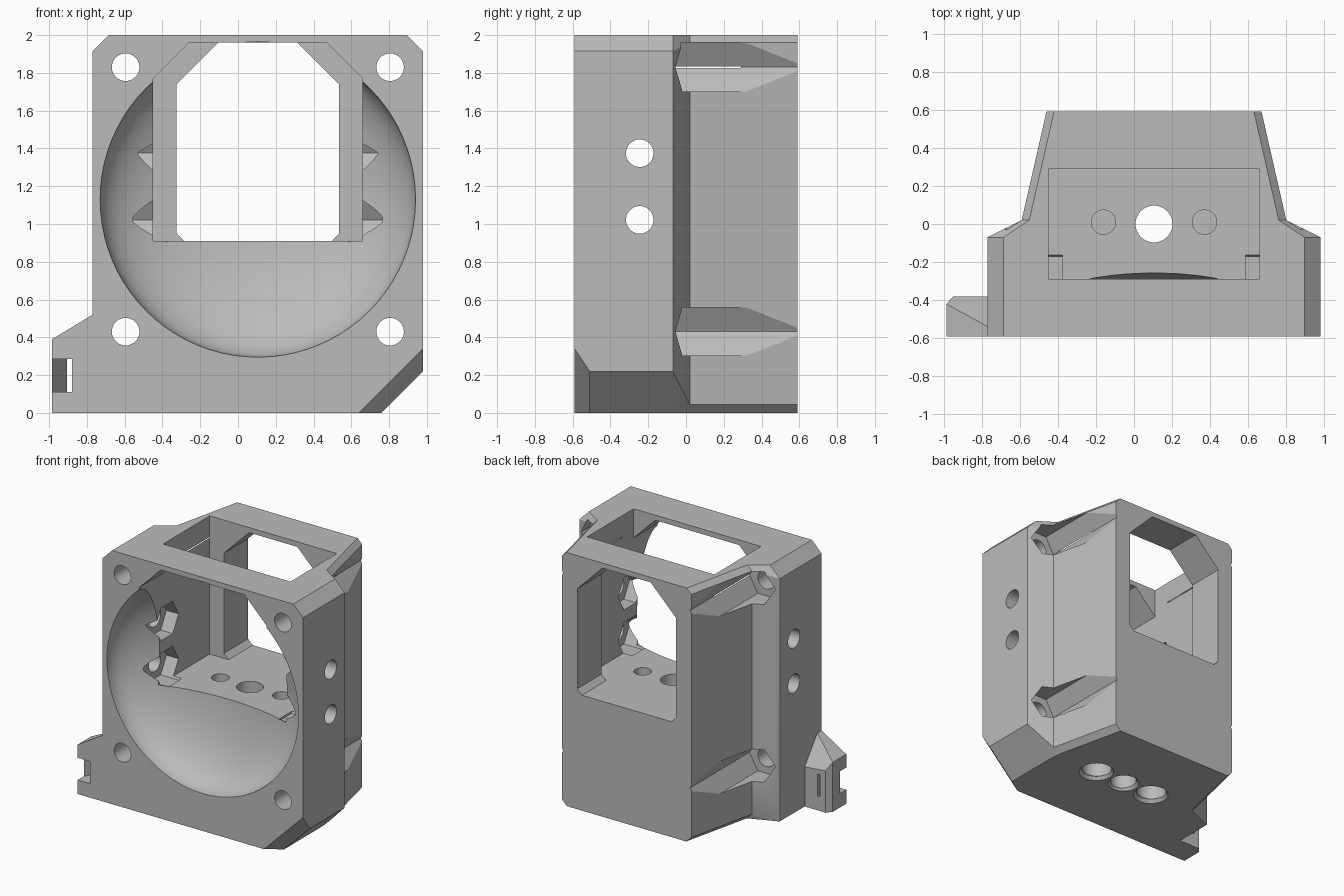
import bpy
import bmesh
from math import pi, radians
from mathutils import Matrix

if "Cube" in bpy.data.objects:
    bpy.data.objects.remove(bpy.data.objects["Cube"], do_unlink=True)

CX = 0.105  # mirror axis of the housing

grey = bpy.data.materials.new("light_grey")
grey.use_nodes = True
grey.diffuse_color = (0.5, 0.5, 0.5, 1)
grey.node_tree.nodes["Principled BSDF"].inputs["Base Color"].default_value = (0.5, 0.5, 0.5, 1)


def make(name, bm):
    bmesh.ops.recalc_face_normals(bm, faces=bm.faces)
    mesh = bpy.data.meshes.new(name)
    bm.to_mesh(mesh)
    bm.free()
    mesh.materials.append(grey)
    ob = bpy.data.objects.new(name, mesh)
    bpy.context.collection.objects.link(ob)
    return ob


def loft(name, rings):
    bm = bmesh.new()
    loops = [[bm.verts.new(p) for p in ring] for ring in rings]
    for a, b in zip(loops, loops[1:]):
        for i in range(len(a)):
            j = (i + 1) % len(a)
            bm.faces.new((a[i], a[j], b[j], b[i]))
    bm.faces.new(loops[0])
    bm.faces.new(loops[-1])
    return make(name, bm)


def rod(name, axis, centre, r1, length, sides=40, r2=None, turn=0):
    """Cylinder, cone or prism centred on a point, along x, y or z."""
    bm = bmesh.new()
    turns = {"x": Matrix.Rotation(pi / 2, 4, "Y"), "y": Matrix.Rotation(pi / 2, 4, "X"),
             "z": Matrix.Identity(4)}
    bmesh.ops.create_cone(bm, cap_ends=True, segments=sides, radius1=r1,
                          radius2=r1 if r2 is None else r2, depth=length,
                          matrix=Matrix.Translation(centre) @ turns[axis] @ Matrix.Rotation(turn, 4, "Z"))
    return make(name, bm)


def section(y, half, top, low_left, low_right):
    """Chamfered rectangular cross-section of the housing at depth y."""
    l, r = CX - half, CX + half
    return [(x, y, z) for x, z in (
        (l + low_left, 0), (r - low_right, 0), (r, low_right), (r, 2 - top),
        (r - top, 2), (l + top, 2), (l, 2 - top), (l, low_left))]


def window(name, y0, y1, half, top, low):
    """Opening through y with chamfered corners."""
    l, r, b, t = CX - half, CX + half, 0.91, 1.96
    pts = [(l + low, b), (r - low, b), (r, b + low), (r, t - top),
           (r - top, t), (l + top, t), (l, t - top), (l, b + low)]
    return loft(name, [[(x, y, z) for x, z in pts] for y in (y0, y1)])


def combine(target, other, operation="DIFFERENCE"):
    mod = target.modifiers.new(other.name, "BOOLEAN")
    mod.operation = operation
    mod.solver = "EXACT"
    mod.object = other
    bpy.context.view_layer.objects.active = target
    bpy.ops.object.modifier_apply(modifier=mod.name)
    bpy.data.objects.remove(other, do_unlink=True)


# Tapered outer shell
housing = loft("fan_housing", [
    section(-0.59, 0.875, 0.085, 0.002, 0.34),
    section(-0.51, 0.875, 0.085, 0.002, 0.22),
    section(-0.07, 0.875, 0.085, 0.002, 0.22),
    section(0.02, 0.695, 0.04, 0.045, 0.045),
    section(0.59, 0.565, 0.04, 0.045, 0.045)])

# Cable tie tab at the lower front corner
bm = bmesh.new()
for x, y, z in ((-0.985, -0.59, 0.39), (-0.985, -0.42, 0.39), (-0.95, -0.38, 0.33),
                (-0.74, -0.38, 0.31), (-0.74, -0.555, 0.538), (-0.74, -0.59, 0.538)):
    bm.verts.new((x, y, z))
    bm.verts.new((x, y, 0))
bmesh.ops.convex_hull(bm, input=bm.verts)
combine(housing, make("tie_tab", bm), "UNION")
slot = [(-0.88, -0.7), (-0.88, -0.3), (-0.905, -0.3), (-0.905, -0.38), (-0.985, -0.51),
        (-1.05, -0.61), (-1.05, -0.7)]
combine(housing, loft("tie_slot", [[(x, y, z) for x, y in slot] for z in (0.11, 0.285)]))

# Smooth air bowl in the front
bm = bmesh.new()
bmesh.ops.create_uvsphere(bm, u_segments=80, v_segments=40, radius=1,
                          matrix=Matrix.Translation((CX, -0.59, 1.13))
                          @ Matrix.Diagonal((0.835, 0.345, 0.835, 1)) @ Matrix.Rotation(pi / 2, 4, "X"))
combine(housing, make("air_bowl", bm))

# Inner chamber open at the top, front opening and back window
l, r = CX - 0.555, CX + 0.555
chamber = [(l, -0.29), (r, -0.29), (r, 0.29), (l, 0.29)]
combine(housing, loft("chamber", [[(x, y, z) for x, y in chamber] for z in (0.91, 2.2)]))
combine(housing, window("front_opening", -0.8, -0.2, 0.555, 0.19, 0))
combine(housing, window("back_window", 0.2, 0.8, 0.43, 0.22, 0.04))

# Fan screw holes with hexagonal nut channels behind
for x in (CX - 0.7, CX + 0.7):
    for z in (0.43, 1.83):
        combine(housing, rod("screw_hole", "y", (x, -0.3, z), 0.073, 0.9))
        combine(housing, rod("nut_channel", "y", (x, 0.35, z), 0.147, 1.0, 6, turn=pi / 2))

# Side screw holes with hexagonal nut pockets inside
for side in (-1, 1):
    for z in (1.022, 1.375):
        combine(housing, rod("side_hole", "x", (CX + side * 0.75, -0.245, z), 0.073, 0.7))
        combine(housing, rod("nut_pocket", "x", (CX + side * 0.57, -0.245, z), 0.147, 0.18, 6, turn=0))

# Floor holes: open in the middle, counterbored at the sides
combine(housing, rod("centre_hole", "z", (CX, 0, 0.5), 0.097, 1.4))
for x in (CX - 0.265, CX + 0.265):
    combine(housing, rod("floor_hole", "z", (x, 0.01, 0.7), 0.064, 0.8))
    combine(housing, rod("counterbore", "z", (x, 0.01, 0.1), 0.11, 0.36))
for x, rad in ((CX - 0.265, 0.11), (CX, 0.097), (CX + 0.265, 0.11)):
    combine(housing, rod("hole_rim", "z", (x, 0.005, 0), rad + 0.04, 0.05, r2=rad - 0.001))

bpy.ops.object.select_all(action="DESELECT")
housing.select_set(True)
bpy.context.view_layer.objects.active = housing
bpy.ops.object.shade_smooth_by_angle(angle=radians(25))
